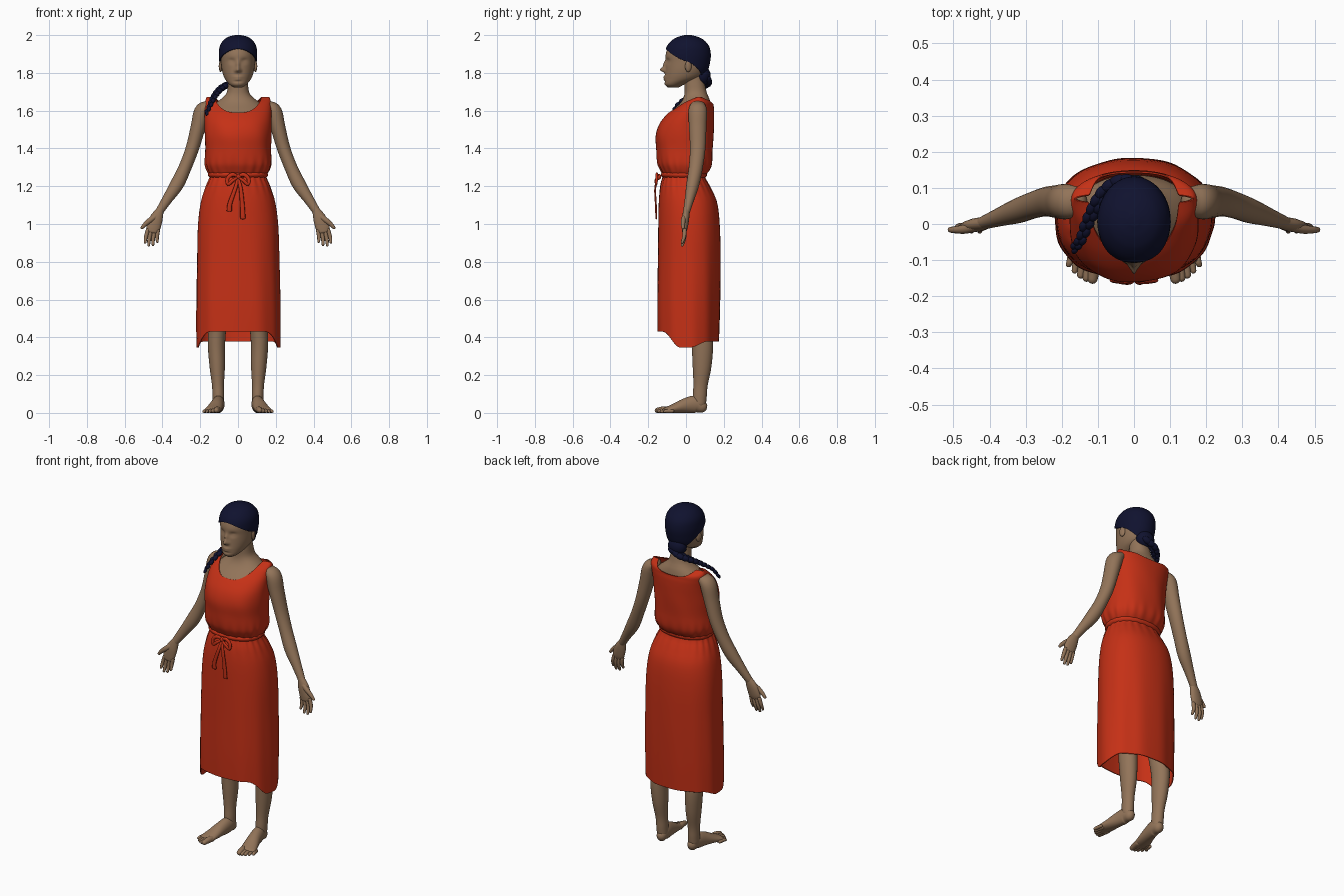
import bpy, bmesh, math
from math import sin, cos, pi, exp
from mathutils import Vector, Matrix

if "Cube" in bpy.data.objects:
    bpy.data.objects.remove(bpy.data.objects["Cube"])


def material(name, rgb):
    m = bpy.data.materials.new(name)
    m.use_nodes = True
    m.diffuse_color = (*rgb, 1)
    m.node_tree.nodes["Principled BSDF"].inputs["Base Color"].default_value = (*rgb, 1)
    return m


SKIN = material("warm brown skin", (0.29, 0.175, 0.10))
RED = material("red cloth", (0.56, 0.03, 0.008))
HAIR = material("blue black hair", (0.005, 0.006, 0.028))


def spline(rows, t):
    """Smooth interpolation of table rows keyed by their first column."""
    def slope(i, c):
        a, b = rows[max(i - 1, 0)], rows[min(i + 1, len(rows) - 1)]
        return (b[c] - a[c]) / (b[0] - a[0])
    i = 0
    while i < len(rows) - 2 and t > rows[i + 1][0]:
        i += 1
    a, b = rows[i], rows[i + 1]
    h = b[0] - a[0]
    u = min(max((t - a[0]) / h, 0), 1)
    w = u * u * (3 - 2 * u)
    return [a[c] * (1 - w) + b[c] * w + h * u * (1 - u) * ((1 - u) * slope(i, c) - u * slope(i + 1, c))
            for c in range(1, len(a))]


def step(a, b, x):
    u = min(max((x - a) / (b - a), 0), 1)
    return u * u * (3 - 2 * u)


def bump(x, z, cx, cz, wx, wz):
    return exp(-((x - cx) / wx) ** 2 - ((z - cz) / wz) ** 2)


def finish(bm, name, mat, thickness=0):
    bmesh.ops.recalc_face_normals(bm, faces=bm.faces)
    me = bpy.data.meshes.new(name)
    bm.to_mesh(me)
    bm.free()
    me.shade_smooth()
    me.materials.append(mat)
    ob = bpy.data.objects.new(name, me)
    bpy.context.collection.objects.link(ob)
    if thickness:
        mod = ob.modifiers.new("cloth thickness", "SOLIDIFY")
        mod.thickness = thickness
        mod.offset = -1
    return ob


def skin_rings(bm, rings, cap_start, cap_end):
    n = len(rings[0])
    vs = [[bm.verts.new(p) for p in ring] for ring in rings]
    for a, b in zip(vs, vs[1:]):
        for k in range(n):
            bm.faces.new((a[k], a[(k + 1) % n], b[(k + 1) % n], b[k]))
    if cap_start:
        bm.faces.new(vs[0])
    if cap_end:
        bm.faces.new(vs[-1])


def loft(name, mat, rows, lo=None, hi=None, n=72, rings=30, power=1, tweak=None, caps=(0, 0), thickness=0):
    """Stack of ovals; rows are (height, half width, front, back)."""
    out = []
    for j in range(rings + 1):
        v = 0.5 - 0.5 * cos(pi * j / rings)
        ring = []
        for k in range(n):
            a = 2 * pi * k / n
            c, s = cos(a), sin(a)
            z0 = lo(c, s) if lo else rows[0][0]
            z1 = hi(c, s) if hi else rows[-1][0]
            z = z0 + (z1 - z0) * v
            w, front, back = spline(rows, z)
            x = w * math.copysign(abs(c) ** power, c)
            y = (front + back) / 2 + (back - front) / 2 * math.copysign(abs(s) ** power, s)
            ring.append(tweak(x, y, z, a) if tweak else (x, y, z))
        out.append(ring)
    bm = bmesh.new()
    skin_rings(bm, out, *caps)
    return finish(bm, name, mat, thickness)


def tube(bm, pts, ref=(0, 1, 0), side=1, n=16, per=5):
    """Round ended limb; points are (x, y, z, radius across, radius along ref)."""
    rows = [(i, *p) for i, p in enumerate(pts)]
    m = (len(pts) - 1) * per
    samples = [spline(rows, i / per) for i in range(m + 1)]
    pos = [Vector(q[:3]) for q in samples]
    rings = []
    for i, q in enumerate(samples):
        t = (pos[min(i + 1, m)] - pos[max(i - 1, 0)]).normalized()
        v = (Vector(ref) - t * t.dot(Vector(ref))).normalized()
        u = t.cross(v)
        ends = [(0, 1)]
        if i in (0, m):
            r = min(q[3:]) * (1 if i else -1)
            ends = [(r * sin(e), cos(e)) for e in (0, 0.5, 1.0, 1.4)]
            ends = ends if i else ends[::-1]
        for off, k in ends:
            ring = []
            for j in range(n):
                a = 2 * pi * j / n
                p = pos[i] + t * off + u * (q[3] * k * cos(a)) + v * (q[4] * k * sin(a))
                ring.append((p.x * side, p.y, max(p.z, 0)))
            rings.append(ring)
    skin_rings(bm, rings, 1, 1)


def ellipsoid(bm, centre, size, turn=Matrix()):
    bmesh.ops.create_uvsphere(bm, u_segments=20, v_segments=12, radius=1,
                              matrix=Matrix.Translation(centre) @ turn @ Matrix.Diagonal((*size, 1)))


# Head with modelled face
HEAD = [(1.722, .022, -.095, -.04), (1.738, .045, -.112, -.01), (1.77, .07, -.113, .07), (1.81, .084, -.11, .105),
        (1.86, .09, -.107, .12), (1.9, .092, -.107, .123), (1.94, .086, -.092, .112), (1.97, .065, -.062, .083),
        (1.985, .04, -.03, .05), (1.992, .012, 0, .02)]


def face(x, y, z, a):
    if sin(a) < -0.2:
        ax = abs(x)
        y -= .026 * bump(x, z, 0, 1.816, .012, .012) + .013 * bump(x, z, 0, 1.842, .01, .022)
        y -= .006 * bump(ax, z, .014, 1.81, .007, .008)
        y += .011 * bump(ax, z, .034, 1.862, .017, .012) - .006 * bump(ax, z, .036, 1.86, .013, .006)
        y -= .007 * bump(x, z, 0, 1.778, .022, .006) + .006 * bump(x, z, 0, 1.766, .018, .005)
        y += .004 * bump(x, z, 0, 1.754, .025, .005)
    return x, y, z


loft("head", SKIN, HEAD, n=112, rings=64, tweak=face, caps=(1, 1))
bm = bmesh.new()
for s in (1, -1):
    ellipsoid(bm, (s * .092, .012, 1.835), (.009, .018, .03), Matrix.Rotation(s * .3, 4, 'Z'))
finish(bm, "ears", SKIN)

# Neck and upper torso
loft("neck_and_chest", SKIN, [(1.48, .16, -.13, .13), (1.56, .162, -.108, .135), (1.6, .155, -.073, .135),
     (1.635, .125, -.035, .13), (1.66, .092, -.017, .125), (1.69, .062, -.008, .112), (1.74, .053, -.008, .1),
     (1.79, .05, -.01, .09)], power=.9, caps=(1, 1))

# Hair cap, gathered knot and braid
cap_rows = [(1.85 + (z - 1.85) * 1.056, w * 1.06 + .004, f - .007, b + .008) for z, w, f, b in HEAD]
loft("hair_cap", HAIR, cap_rows, n=96, rings=40, caps=(0, 1), thickness=.006,
     lo=lambda c, s: 1.86 + .068 * abs(s) ** 1.4 if s < 0 else 1.86 - .09 * s ** 1.3)
bm = bmesh.new()
ellipsoid(bm, (-.005, .088, 1.785), (.055, .043, .05))
path = [(0, .005, .105, 1.765), (1, -.04, .11, 1.745), (2, -.08, .085, 1.725), (3, -.108, .045, 1.7),
        (4, -.13, 0, 1.668), (5, -.148, -.045, 1.63), (6, -.168, -.07, 1.585)]
LOBES = 24
for i in range(LOBES):
    t = 6 * i / (LOBES - 1)
    p, q = Vector(spline(path, t)), Vector(spline(path, t + .05)) - Vector(spline(path, t - .05))
    across = q.cross(Vector((0, 0, 1))).normalized()
    r = .024 - .0022 * t
    ellipsoid(bm, p + across * r * .45 * (-1) ** i, (r * .8, r * .8, r * 1.25), q.to_track_quat('Z', 'Y').to_matrix().to_4x4())
finish(bm, "braid", HAIR)


# Dress: loose bodice with scooped neckline
def bodice_folds(x, y, z, a):
    k = 1 + .014 * sin(20 * a) * exp(-((z - 1.29) / .05) ** 2) + .008 * sin(7 * a + 14 * z) * step(1.6, 1.45, z)
    return x * k, y * k, z


loft("dress_bodice", RED, [(1.255, .148, -.118, .1), (1.285, .166, -.135, .125), (1.32, .176, -.15, .138),
     (1.4, .174, -.157, .142), (1.47, .177, -.16, .146), (1.53, .178, -.141, .148), (1.58, .178, -.102, .149),
     (1.62, .177, -.055, .147), (1.65, .174, -.01, .137), (1.673, .165, .055, .085)],
     n=144, rings=40, power=.88, tweak=bodice_folds, thickness=.005,
     hi=lambda c, s: 1.673 - (.083 if s < 0 else .04) * (1 - min(abs(c) / .72, 1) ** 2.6))


# Skirt with uneven hem
def skirt_folds(x, y, z, a):
    k = 1 + .014 * sin(22 * a) * exp(-((z - 1.24) / .06) ** 2)
    k += step(1.2, .5, z) * (.012 * sin(5 * a + .6) + .007 * sin(11 * a + 2 * z))
    return x * k, y * k, z


loft("dress_skirt", RED, [(.33, .221, -.15, .172), (.55, .222, -.153, .179), (.8, .218, -.15, .182),
     (1.0, .212, -.147, .178), (1.12, .196, -.144, .163), (1.2, .17, -.136, .127), (1.24, .152, -.126, .104),
     (1.275, .142, -.115, .095)], n=144, rings=44, power=.88, tweak=skirt_folds, thickness=.005,
     lo=lambda c, s: .345 + (.085 * step(.2, .8, -s) if s < 0 else .033 * step(0, .6, s)))

# Waist tie and bow
loft("waist_tie", RED, [(1.245, .148, -.121, .1), (1.253, .157, -.131, .109), (1.268, .158, -.132, .11),
     (1.277, .148, -.12, .1)], rings=8, power=.88)
bm = bmesh.new()
ellipsoid(bm, (.003, -.146, 1.25), (.016, .015, .016))
for s, drop in ((1, 0), (-1, .02)):
    tube(bm, [(0, -.148, 1.252, .007, .007), (.03, -.155, 1.262, .011, .007), (.056, -.155, 1.24, .01, .007),
              (.052, -.158, 1.212, .01, .006), (.026, -.16, 1.232, .009, .006), (0, -.15, 1.248, .006, .006)], side=s, n=10)
    tube(bm, [(0, -.148, 1.247, .007, .005), (.014, -.163, 1.19, .01, .005), (.022 + drop, -.16, 1.11, .012, .005),
              (.026 + drop, -.157, 1.03 + 2 * drop, .014, .005)], side=s, n=10)
finish(bm, "bow", RED)

# Limbs, built once and mirrored
for side, word in ((1, "left"), (-1, "right")):
    bm = bmesh.new()
    tube(bm, [(.16, .062, 1.625, .03, .042), (.19, .062, 1.595, .042, .049), (.212, .062, 1.51, .039, .046),
              (.242, .062, 1.4, .035, .041), (.28, .052, 1.3, .034, .037), (.323, .036, 1.21, .036, .034),
              (.375, .018, 1.13, .027, .025), (.417, .003, 1.065, .021, .018)], side=side, n=24)
    finish(bm, word + "_arm", SKIN)

    bm = bmesh.new()
    tube(bm, [(.412, .003, 1.075, .02, .017), (.432, -.002, 1.03, .034, .019), (.447, -.006, .985, .037, .016),
              (.452, -.009, .962, .032, .012)], side=side)
    for x, z, tip_x, tip_z in ((.424, .965, .427, .9), (.443, .957, .45, .882), (.461, .96, .473, .88), (.477, .969, .492, .896)):
        mid = (x + tip_x) / 2 + .003
        tube(bm, [(x, -.007, z, .011, .011), (mid, -.01, (z + tip_z) / 2, .01, .01), (tip_x, -.02, tip_z + .007, .007, .007)],
             side=side, n=10)
    tube(bm, [(.437, -.006, 1.04, .016, .015), (.468, -.014, 1.018, .014, .013), (.494, -.016, .996, .011, .01),
              (.508, -.016, .98, .008, .008)], side=side, n=12)
    finish(bm, word + "_hand", SKIN)

    bm = bmesh.new()
    tube(bm, [(.103, .072, .05, .03, .034), (.104, .073, .09, .031, .037), (.106, .077, .15, .032, .038),
              (.11, .085, .25, .041, .05), (.114, .086, .37, .046, .057), (.108, .07, .5, .05, .058),
              (.1, .03, .9, .075, .09)], side=side, n=24)
    finish(bm, word + "_leg", SKIN)

    bm = bmesh.new()
    tube(bm, [(.101, .085, .032, .027, .032), (.103, .05, .045, .032, .046), (.112, -.005, .038, .036, .039),
              (.125, -.062, .024, .042, .025), (.136, -.105, .015, .045, .015)], ref=(0, 0, 1), side=side, n=24)
    for i in range(5):
        r = .015 - .0018 * min(i, 3) if i else .017
        x, y = .106 + .0165 * i, -.092 + .005 * i
        tube(bm, [(x, y, r, r, r), (x + .005, y - .03, r, r, r), (x + .009, -.152 + .0025 * i * i, r * .8, r * .85, r * .8)],
             ref=(0, 0, 1), side=side, n=12)
    finish(bm, word + "_foot", SKIN)
